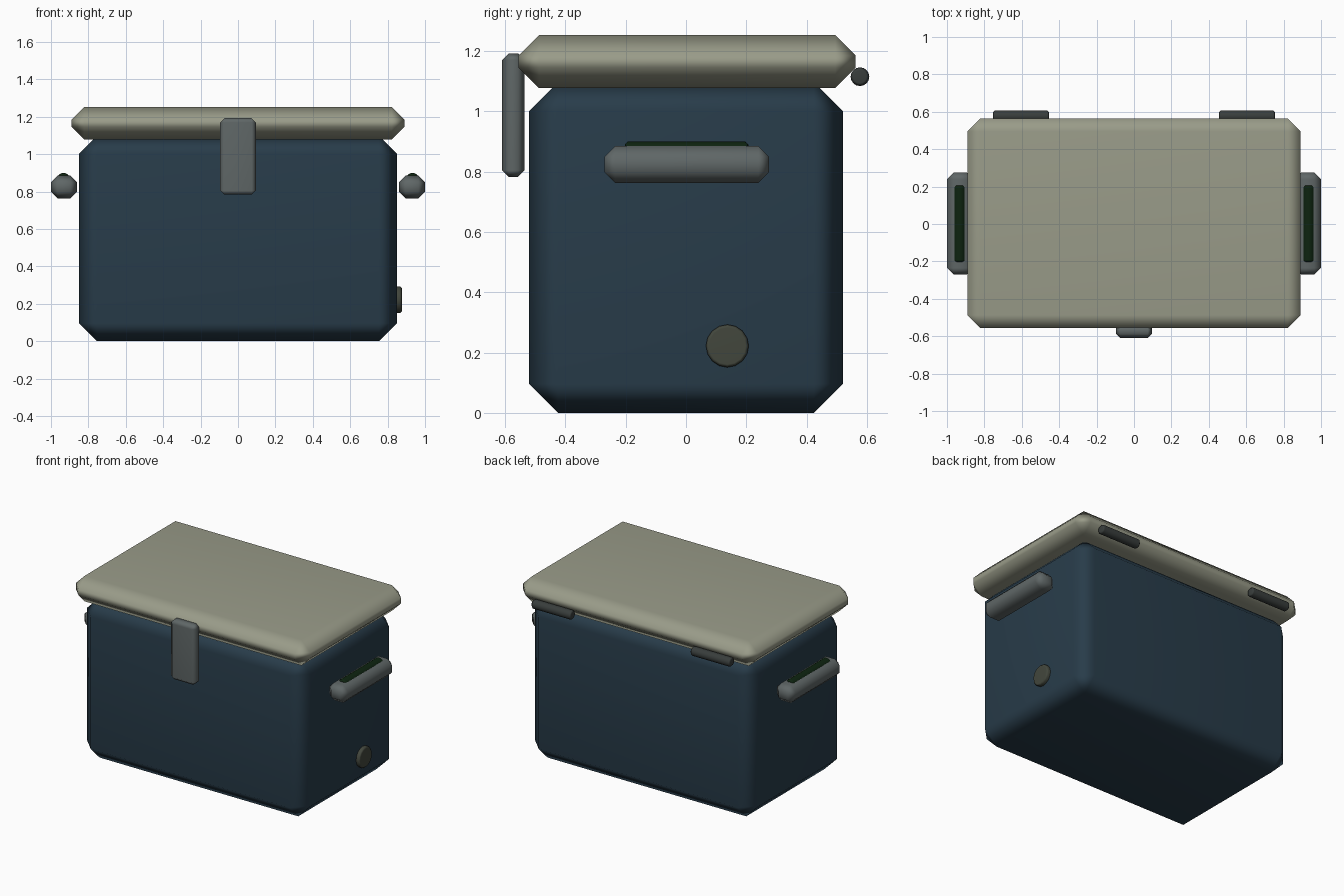
import bpy, math

if "Cube" in bpy.data.objects:
    bpy.data.objects.remove(bpy.data.objects["Cube"])


def material(name, rgb):
    m = bpy.data.materials.new(name)
    m.diffuse_color = (*rgb, 1)
    m.use_nodes = True
    m.node_tree.nodes["Principled BSDF"].inputs["Base Color"].default_value = m.diffuse_color
    return m


navy = material("navy blue", (0.021, 0.045, 0.068))
cream = material("stone cream", (0.32, 0.33, 0.25))
steel = material("grey steel", (0.115, 0.135, 0.135))
dark = material("dark hinge metal", (0.04, 0.047, 0.045))
olive = material("olive plug", (0.055, 0.062, 0.046))
green = material("dark green", (0.004, 0.017, 0.005))


def finish(o, name, mat, bevel, segments=1):
    """Apply scale, add a chamfer and smooth normals that keep big faces flat."""
    o.name = name
    bpy.ops.object.transform_apply(location=False, rotation=True, scale=True)
    o.data.materials.append(mat)
    for p in o.data.polygons:
        p.use_smooth = True
    b = o.modifiers.new("chamfer", 'BEVEL')
    b.width = bevel
    b.segments = segments
    b.limit_method = 'ANGLE'
    b.angle_limit = math.radians(50)
    o.modifiers.new("normals", 'WEIGHTED_NORMAL')
    return o


def box(name, lo, hi, mat, bevel):
    bpy.ops.mesh.primitive_cube_add(size=1, location=[(a + b) / 2 for a, b in zip(lo, hi)])
    o = bpy.context.object
    o.scale = [b - a for a, b in zip(lo, hi)]
    return finish(o, name, mat, bevel)


def rod(name, loc, radius, length, axis, mat, sides=16, bevel=0.01):
    rot = (0, math.pi / 2, 0) if axis == 'x' else (math.pi / 2, 0, 0)
    bpy.ops.mesh.primitive_cylinder_add(vertices=sides, radius=radius, depth=length,
                                        location=loc, rotation=rot)
    return finish(bpy.context.object, name, mat, bevel)


# Insulated tub and lid
box("cooler_body", (-0.85, -0.52, 0), (0.85, 0.52, 1.097), navy, 0.096)
box("lid", (-0.89, -0.555, 1.077), (0.89, 0.563, 1.253), cream, 0.068)

# Front latch
box("front_latch", (-0.095, -0.61, 0.783), (0.095, -0.535, 1.192), steel, 0.022)

# Side handles with grips, and rear hinges
for s, side in ((-1, "left"), (1, "right")):
    x0, x1 = sorted((s * 0.86, s * 1.0))
    box(side + "_handle", (x0, -0.271, 0.763), (x1, 0.276, 0.885), steel, 0.036)
    rod(side + "_handle_grip", (s * 0.933, 0.002, 0.865), 0.035, 0.41, 'y', green)
    rod(side + "_hinge", (s * 0.604, 0.577, 1.115), 0.031, 0.30, 'x', dark)

# Drain plug on the right side
rod("drain_plug", (0.852, 0.137, 0.222), 0.071, 0.05, 'x', olive, 16, 0.01)
